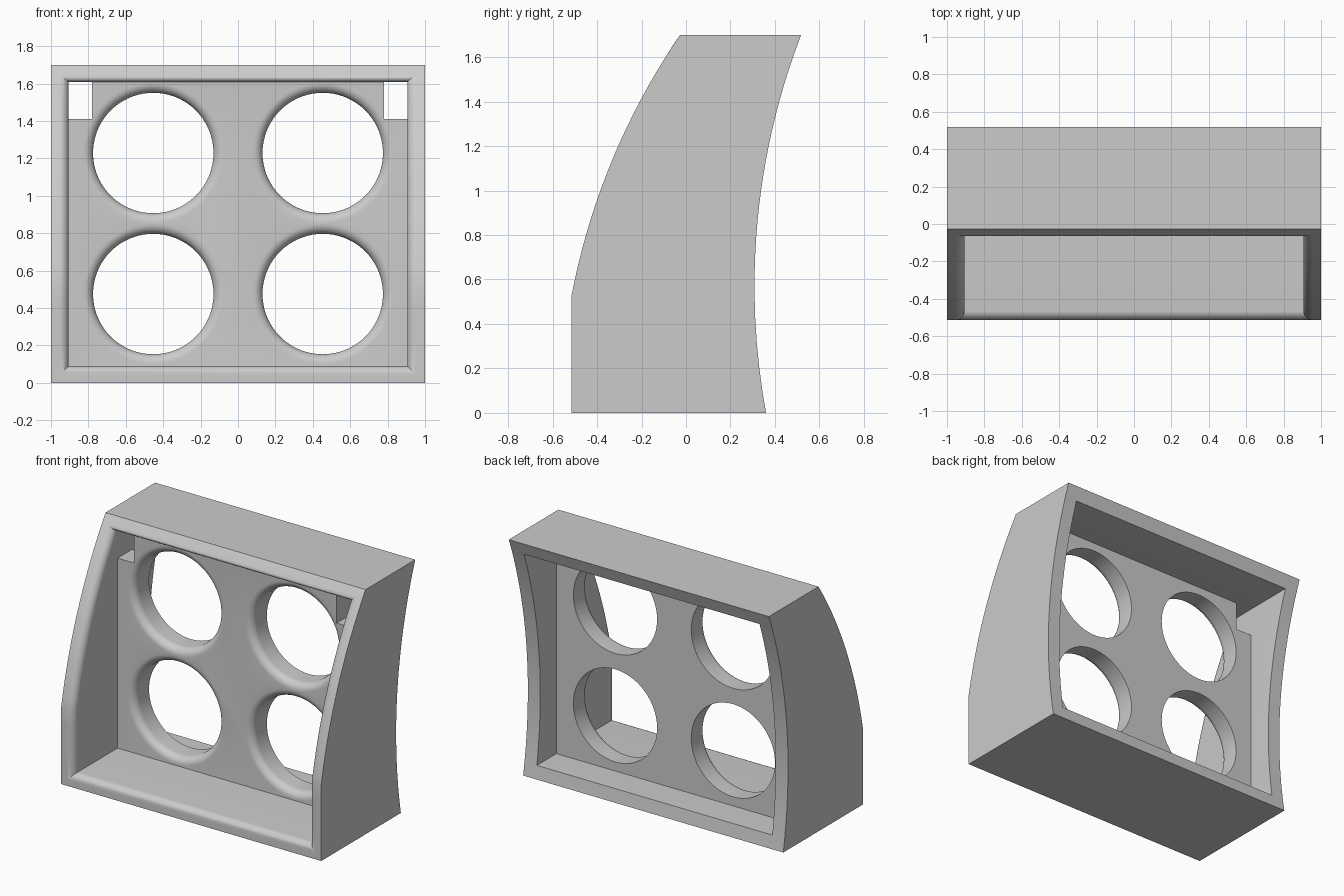
import bpy, bmesh, math
from mathutils import Matrix

if "Cube" in bpy.data.objects:
    bpy.data.objects.remove(bpy.data.objects["Cube"], do_unlink=True)

HALF, INNER = 1.0, 0.905          # outer and opening half widths
Z_LOW, Z_HIGH, HEIGHT = 0.09, 1.61, 1.70
PANEL_FRONT, PANEL_BACK = -0.03, 0.13
HOLE_R, FILLET = 0.322, 0.052

grey = bpy.data.materials.new("plain_grey")
grey.use_nodes = True
COLOUR = (0.6, 0.6, 0.6, 1)
grey.diffuse_color = COLOUR
grey.node_tree.nodes["Principled BSDF"].inputs["Base Color"].default_value = COLOUR


def make_object(name, bm):
    bmesh.ops.recalc_face_normals(bm, faces=bm.faces[:])
    mesh = bpy.data.meshes.new(name)
    bm.to_mesh(mesh)
    bm.free()
    mesh.materials.append(grey)
    ob = bpy.data.objects.new(name, mesh)
    bpy.context.collection.objects.link(ob)
    return ob


def activate(ob):
    bpy.ops.object.select_all(action='DESELECT')
    ob.select_set(True)
    bpy.context.view_layer.objects.active = ob


def box(name, x0, x1, y0, y1, z0, z1):
    bm = bmesh.new()
    bmesh.ops.create_cube(bm, size=1)
    for v in bm.verts:
        v.co.x = x1 if v.co.x > 0 else x0
        v.co.y = y1 if v.co.y > 0 else y0
        v.co.z = z1 if v.co.z > 0 else z0
    return make_object(name, bm)


def front_y(z):
    return 2.54 - math.sqrt(3.11 ** 2 - (max(z, 0.53) + 0.056) ** 2)


def back_y(z):
    return 0.308 + 3.15 - math.sqrt(3.15 ** 2 - (z - 0.57) ** 2)


# Frame: curved front and back strips joined by outer and inner walls
STEPS = 16
levels = [0, Z_LOW] + [Z_LOW + 0.11 * i for i in range(1, 4)]
levels += [0.53 + (Z_HIGH - 0.53) * i / STEPS for i in range(STEPS + 1)] + [HEIGHT]
columns = [-HALF, -INNER, INNER, HALF]
last = len(levels) - 1

bm = bmesh.new()
front = [[bm.verts.new((x, front_y(z), z)) for x in columns] for z in levels]
back = [[bm.verts.new((x, back_y(z), z)) for x in columns] for z in levels]


def wall(i0, j0, i1, j1):
    bm.faces.new((front[i0][j0], front[i1][j1], back[i1][j1], back[i0][j0]))


for i in range(last):
    for j in range(3):
        if j != 1 or i in (0, last - 1):
            for g in (front, back):
                bm.faces.new((g[i][j], g[i][j + 1], g[i + 1][j + 1], g[i + 1][j]))
    for j in (0, 3):
        wall(i, j, i + 1, j)
    if 0 < i < last - 1:
        for j in (1, 2):
            wall(i, j, i + 1, j)
for i in (0, last):
    for j in range(3):
        wall(i, j, i, j + 1)
for i in (1, last - 1):
    wall(i, 1, i, 2)

# Rounded lip around the front opening
rim = {front[i][j] for i in range(1, last) for j in (1, 2)}
lip = [e for e in bm.edges if e.verts[0] in rim and e.verts[1] in rim]
bmesh.ops.recalc_face_normals(bm, faces=bm.faces[:])
bmesh.ops.bevel(bm, geom=lip, offset=0.05, offset_type='OFFSET', segments=8,
                profile=0.5, affect='EDGES', clamp_overlap=True)
frame = make_object("frame", bm)


# Panel with four round holes, each rounded on its front edge
def hole_cutter(x, z):
    bm = bmesh.new()
    profile = [(0, 0.3), (HOLE_R, 0.3)]
    for k in range(9):
        a = math.pi / 2 * k / 8
        profile.append((HOLE_R + FILLET * (1 - math.cos(a)),
                        PANEL_FRONT + FILLET * (1 - math.sin(a))))
    profile += [(HOLE_R + FILLET, -0.1), (0, -0.1)]
    verts = [bm.verts.new((r, y, 0)) for r, y in profile]
    edges = [bm.edges.new(p) for p in zip(verts, verts[1:])]
    bmesh.ops.spin(bm, geom=verts + edges, cent=(0, 0, 0), axis=(0, 1, 0),
                   angle=math.tau, steps=72, use_duplicate=False)
    bmesh.ops.remove_doubles(bm, verts=bm.verts[:], dist=0.0001)
    bmesh.ops.transform(bm, matrix=Matrix.Translation((x, 0, z)), verts=bm.verts[:])
    return make_object("hole_cutter", bm)


panel = box("panel", -INNER - 0.01, INNER + 0.01, PANEL_FRONT, PANEL_BACK,
            Z_LOW - 0.01, Z_HIGH + 0.01)
cutters = [hole_cutter(x, z) for x in (-0.453, 0.453) for z in (0.475, 1.229)]

# Square notches in the upper corners
cutters += [box("notch_cutter", min(s * 0.78, s * 0.95), max(s * 0.78, s * 0.95),
                -0.2, 0.3, 1.41, 1.65) for s in (-1, 1)]

activate(panel)
for cutter in cutters:
    cutter.hide_render = True
    mod = panel.modifiers.new("cut", 'BOOLEAN')
    mod.operation = 'DIFFERENCE'
    mod.solver = 'EXACT'
    mod.object = cutter
    bpy.ops.object.modifier_apply(modifier=mod.name)
for cutter in cutters:
    bpy.data.objects.remove(cutter, do_unlink=True)

for ob in (frame, panel):
    activate(ob)
    bpy.ops.object.shade_smooth_by_angle(angle=math.radians(25))
